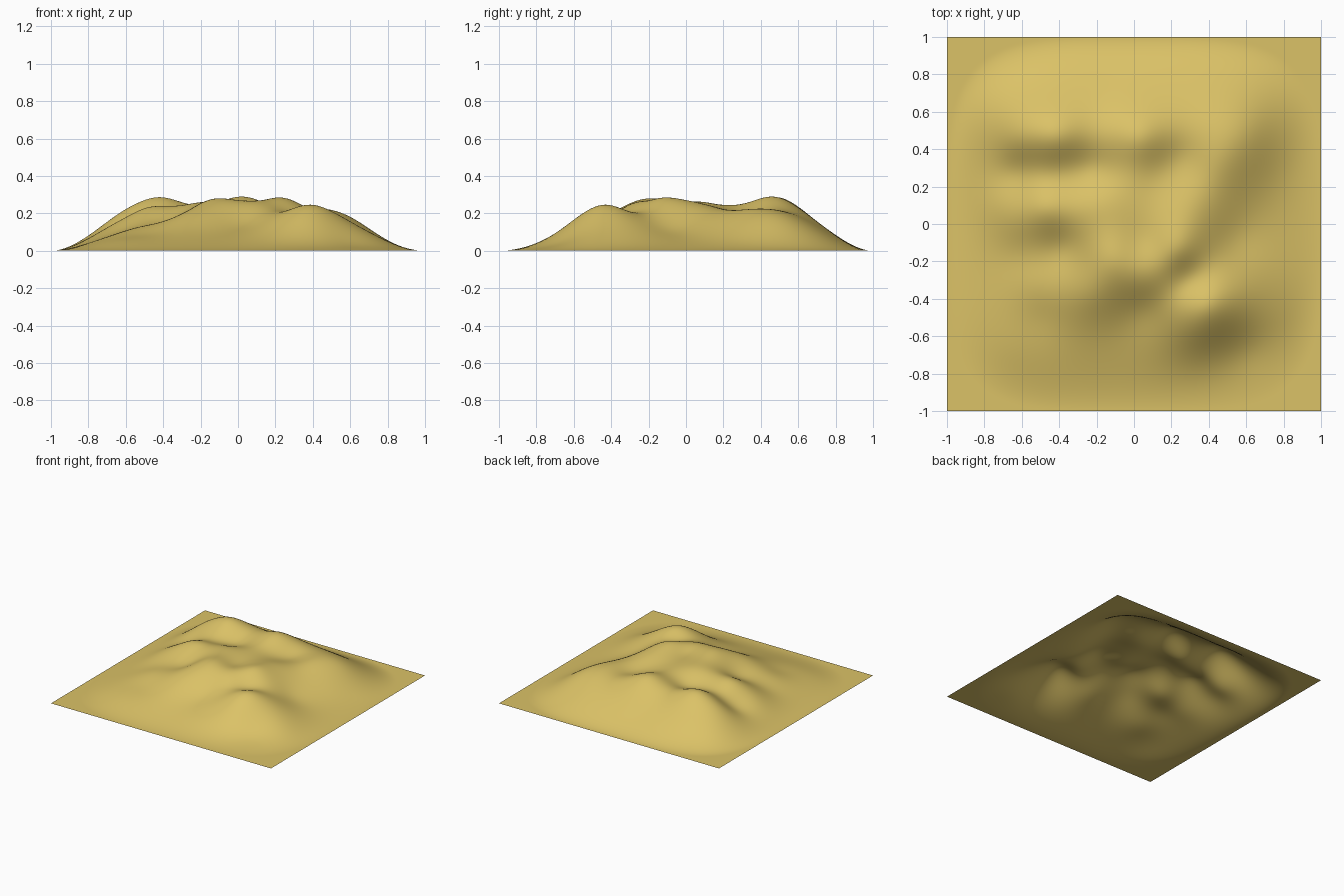
import bpy, bmesh, math

if "Cube" in bpy.data.objects:
    bpy.data.objects.remove(bpy.data.objects["Cube"])

# Ground levels (x, y, level) before the edge falloff: ridges and hill tops
HILLS = [
    (-.42, .47, .355), (-.65, .47, .355), (-.87, .5, .33), (.03, .47, .33),
    (-.2, .56, .30), (-.1, .8, .28), (-.6, .8, .29), (.5, .8, .27),
    (.3, .62, .28), (.45, .33, .255), (.62, .5, .295), (.78, .72, .26),
    (-.48, .1, .268), (-.2, .14, .25), (0, .2, .245), (-.7, .08, .24),
    (-.12, -.18, .28), (.24, -.14, .282), (.06, -.1, .252), (.1, -.28, .258),
    (.3, .1, .25), (.38, -.42, .283), (.35, -.58, .255), (.57, -.36, .24),
    (.8, -.5, .19), (-.25, -.38, .215),
]
# Hollows, saddles and low outer ground
VALLEYS = [
    (-.22, .3, .205), (-.65, .27, .2), (-.42, .24, .22), (-.38, -.13, .17),
    (-.65, -.17, .16), (.25, .35, .215), (.12, .27, .228), (.55, -.08, .15),
    (.68, .15, .155), (.87, .3, .15), (.87, -.15, .13), (.3, -.3, .215),
    (.05, -.47, .17), (-.1, -.6, .14), (-.55, -.32, .16), (-.5, -.52, .13),
    (-.7, -.7, .15), (-.2, -.8, .12), (.15, -.65, .165), (.35, -.82, .13),
    (.62, -.7, .11), (.9, -.88, .1), (-.9, -.4, .15), (-.9, 0, .2),
    (-.9, .9, .29), (.9, .9, .24),
]
POINTS = HILLS + VALLEYS
SOFT = 0.13 ** 2
STEPS = 160


def kernel(dx, dy):
    return math.sqrt(dx * dx + dy * dy + SOFT)


def solve(rows):
    """Gaussian elimination on an augmented matrix."""
    n = len(rows)
    for i in range(n):
        p = max(range(i, n), key=lambda r: abs(rows[r][i]))
        rows[i], rows[p] = rows[p], rows[i]
        for r in range(i + 1, n):
            f = rows[r][i] / rows[i][i]
            rows[r] = [a - f * b for a, b in zip(rows[r], rows[i])]
    out = [0.0] * n
    for i in reversed(range(n)):
        s = sum(rows[i][j] * out[j] for j in range(i + 1, n))
        out[i] = (rows[i][n] - s) / rows[i][i]
    return out


# Smooth surface through all the ground levels
MEAN = sum(p[2] for p in POINTS) / len(POINTS)
WEIGHTS = solve([[kernel(a[0] - b[0], a[1] - b[1]) for b in POINTS] + [a[2] - MEAN]
                 for a in POINTS])


def height(x, y):
    # Rounded-square falloff to a flat rim
    d = min(1.0, math.sqrt(x ** 4 + y ** 4))
    fall = 1 - d * d * (3 - 2 * d)
    if fall <= 0:
        return 0.0
    level = MEAN + sum(w * kernel(x - p[0], y - p[1]) for w, p in zip(WEIGHTS, POINTS))
    return fall * min(max(level, 0.05), 0.4)


# Terrain sheet
bm = bmesh.new()
bmesh.ops.create_grid(bm, x_segments=STEPS, y_segments=STEPS, size=1)
for v in bm.verts:
    v.co.z = height(v.co.x, v.co.y)
for f in bm.faces:
    f.smooth = True
mesh = bpy.data.meshes.new("terrain")
bm.to_mesh(mesh)
bm.free()
terrain = bpy.data.objects.new("terrain", mesh)
bpy.context.collection.objects.link(terrain)

sand = bpy.data.materials.new("sand")
sand.diffuse_color = (0.71, 0.54, 0.135, 1)
sand.use_nodes = True
sand.node_tree.nodes["Principled BSDF"].inputs["Base Color"].default_value = sand.diffuse_color
mesh.materials.append(sand)
